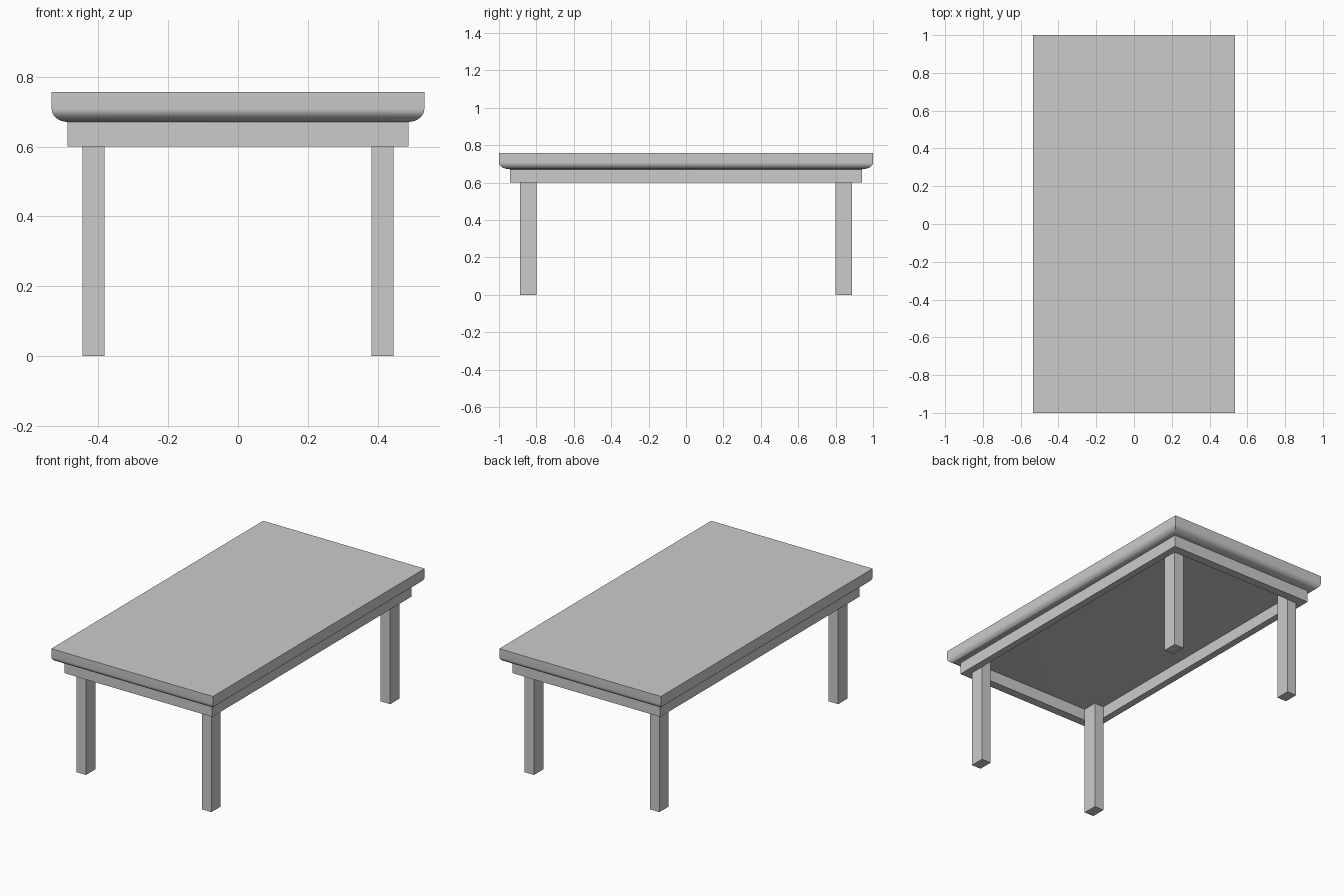
import bpy, bmesh, math

if "Cube" in bpy.data.objects:
    bpy.data.objects.remove(bpy.data.objects["Cube"])

HX, HY = 0.534, 1.0          # table top half sizes
AX, AY = 0.488, 0.94         # apron outer half sizes
IX, IY = 0.446, 0.888        # apron inner half sizes
TOP, UNDER, APRON = 0.757, 0.671, 0.60


def rect(bm, hx, hy, z):
    return [bm.verts.new((sx * hx, sy * hy, z))
            for sx, sy in ((-1, -1), (1, -1), (1, 1), (-1, 1))]


def bridge(bm, a, b):
    for i in range(4):
        j = (i + 1) % 4
        bm.faces.new((a[i], a[j], b[j], b[i]))


def finish(bm, name):
    bmesh.ops.recalc_face_normals(bm, faces=bm.faces)
    mesh = bpy.data.meshes.new(name)
    bm.to_mesh(mesh)
    bm.free()
    ob = bpy.data.objects.new(name, mesh)
    bpy.context.collection.objects.link(ob)
    return ob


# Table top: sharp upper edge, rounded lower edge
bm = bmesh.new()
rings = [rect(bm, HX, HY, TOP)]
steps = 8
for i in range(steps + 1):
    a = math.pi / 2 * i / steps
    k = 1 - math.cos(a)
    rings.append(rect(bm, HX - (HX - AX) * k, HY - (HY - AY) * k,
                      0.708 - (0.708 - UNDER) * math.sin(a)))
for a, b in zip(rings, rings[1:]):
    bridge(bm, a, b)
bm.faces.new(rings[0])
bm.faces.new(rings[-1])
top = finish(bm, "table_top")
bpy.context.view_layer.objects.active = top
top.select_set(True)
bpy.ops.object.shade_smooth_by_angle(angle=math.radians(30))

# Apron: rectangular frame under the top
bm = bmesh.new()
loops = [rect(bm, AX, AY, UNDER), rect(bm, AX, AY, APRON),
         rect(bm, IX, IY, APRON), rect(bm, IX, IY, UNDER)]
for i in range(4):
    bridge(bm, loops[i], loops[(i + 1) % 4])
finish(bm, "apron")

# Legs: set into the inner corners of the apron
LX, LY = 0.063, 0.088
for sx, side in ((-1, "left"), (1, "right")):
    for sy, end in ((-1, "front"), (1, "back")):
        bm = bmesh.new()
        bmesh.ops.create_cube(bm, size=1)
        for v in bm.verts:
            v.co = (v.co.x * LX + sx * (IX - LX / 2),
                    v.co.y * LY + sy * (IY - LY / 2),
                    (v.co.z + 0.5) * UNDER)
        finish(bm, f"{end}_{side}_leg")
